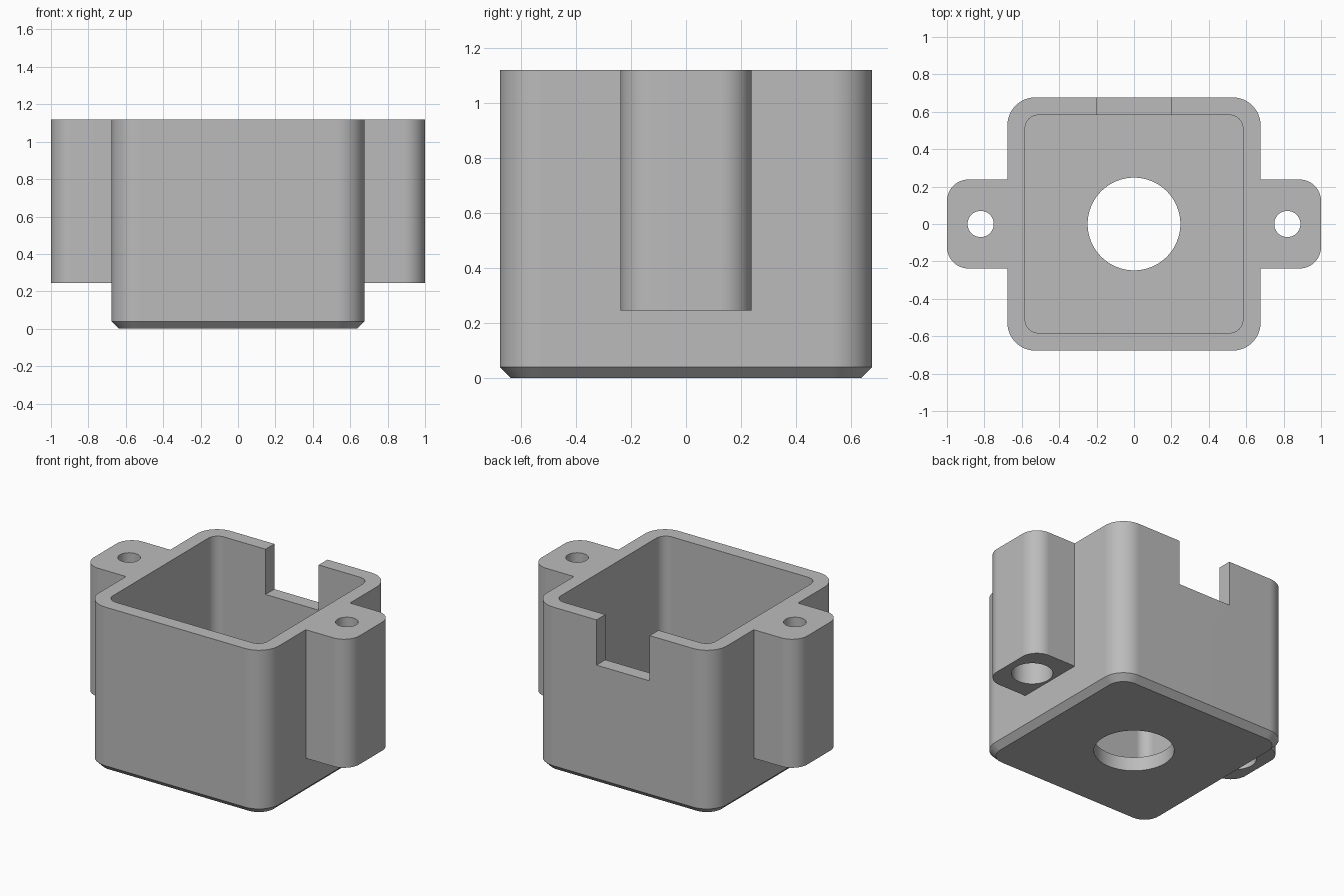
import bpy, bmesh
from math import cos, sin, pi

if "Cube" in bpy.data.objects:
    bpy.data.objects.remove(bpy.data.objects["Cube"])

TOP = 1.12
FLOOR = 0.095
OUTER = 0.677
INNER = 0.582

grey = bpy.data.materials.new("plain grey")
grey.use_nodes = True
color = (0.5, 0.5, 0.5, 1)
grey.diffuse_color = color
grey.node_tree.nodes["Principled BSDF"].inputs["Base Color"].default_value = color


def rounded_rect(hx, hy, r, steps=12):
    """Outline of a rectangle with rounded corners."""
    points = []
    for i, (sx, sy) in enumerate([(1, 1), (-1, 1), (-1, -1), (1, -1)]):
        for k in range(steps + 1):
            a = (i + k / steps) * pi / 2
            points.append((sx * (hx - r) + r * cos(a), sy * (hy - r) + r * sin(a)))
    return points


def circle(r, cx=0, n=64):
    return [(cx + r * cos(2 * pi * i / n), r * sin(2 * pi * i / n)) for i in range(n)]


def loft(name, sections):
    """Closed solid through (outline, height) sections."""
    bm = bmesh.new()
    rings = [[bm.verts.new((x, y, z)) for x, y in outline] for outline, z in sections]
    for low, high in zip(rings, rings[1:]):
        for i in range(len(low)):
            j = (i + 1) % len(low)
            bm.faces.new((low[i], low[j], high[j], high[i]))
    bm.faces.new(rings[0][::-1])
    bm.faces.new(rings[-1])
    bmesh.ops.recalc_face_normals(bm, faces=bm.faces)
    mesh = bpy.data.meshes.new(name)
    bm.to_mesh(mesh)
    bm.free()
    mesh.materials.append(grey)
    obj = bpy.data.objects.new(name, mesh)
    bpy.context.collection.objects.link(obj)
    return obj


def combine(target, tool, operation):
    """Apply a boolean and discard the tool."""
    tool.hide_render = True
    mod = target.modifiers.new(tool.name, 'BOOLEAN')
    mod.operation = operation
    mod.solver = 'EXACT'
    mod.object = tool
    bpy.context.view_layer.objects.active = target
    bpy.ops.object.modifier_apply(modifier=mod.name)
    bpy.data.objects.remove(tool)


# Box body with a chamfered base
body = rounded_rect(OUTER, OUTER, 0.15)
base = rounded_rect(OUTER - 0.04, OUTER - 0.04, 0.11)
housing = loft("housing", [(base, 0), (body, 0.04), (body, TOP)])

# Mounting ears on both sides, as one bar through the body
ear = rounded_rect(1, 0.238, 0.115)
combine(housing, loft("ears", [(ear, 0.245), (ear, TOP)]), 'UNION')

# Open cavity
cavity = rounded_rect(INNER, INNER, 0.07)
combine(housing, loft("cavity", [(cavity, FLOOR), (cavity, TOP + 0.2)]), 'DIFFERENCE')

# Round opening in the floor
opening = circle(0.248)
combine(housing, loft("floor_hole", [(opening, -0.1), (opening, 0.3)]), 'DIFFERENCE')

# Screw holes, widened from below
for side in (-1, 1):
    shaft = circle(0.07, side * 0.82, 48)
    head = circle(0.128, side * 0.82, 48)
    combine(housing, loft("screw_hole", [(shaft, 0.1), (shaft, TOP + 0.1)]), 'DIFFERENCE')
    combine(housing, loft("screw_recess", [(head, 0.1), (head, 0.85)]), 'DIFFERENCE')

# Cable notch in the back wall
notch = [(-0.2, 0.5), (0.2, 0.5), (0.2, 0.8), (-0.2, 0.8)]
combine(housing, loft("notch", [(notch, 0.812), (notch, TOP + 0.1)]), 'DIFFERENCE')

# Smooth rounds with crisp edges and flat walls
bpy.ops.object.select_all(action='DESELECT')
housing.select_set(True)
bpy.context.view_layer.objects.active = housing
bpy.ops.object.shade_smooth_by_angle(angle=pi / 6)
weighted = housing.modifiers.new("flat_walls", 'WEIGHTED_NORMAL')
weighted.keep_sharp = True
